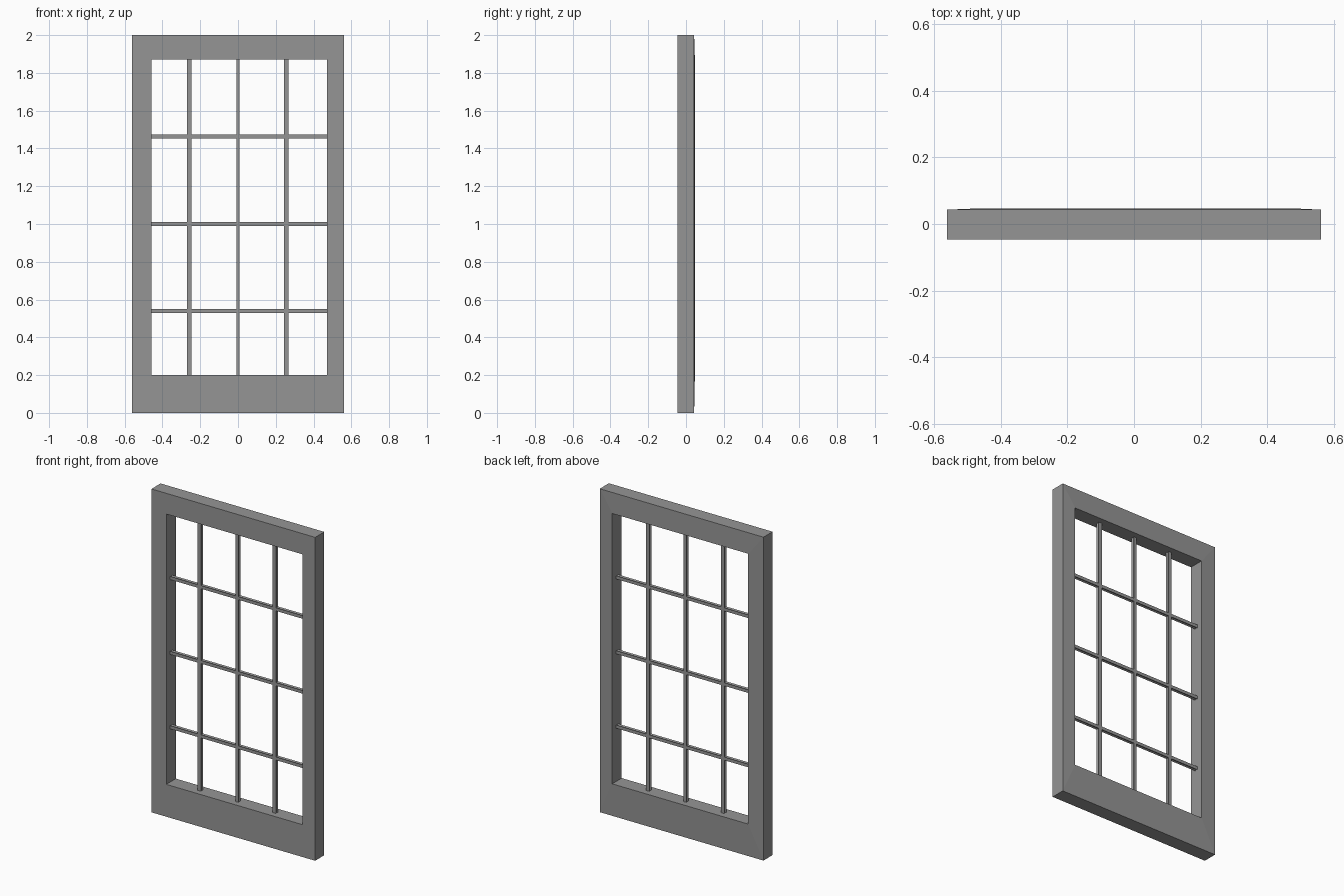
import bpy
import bmesh

if "Cube" in bpy.data.objects:
    bpy.data.objects.remove(bpy.data.objects["Cube"])

# Dark grey paint shared by all parts
paint = bpy.data.materials.new("dark_grey_paint")
paint.diffuse_color = (0.3, 0.3, 0.3, 1.0)
paint.use_nodes = True
paint.node_tree.nodes["Principled BSDF"].inputs["Base Color"].default_value = paint.diffuse_color


def finish(name, bm):
    bmesh.ops.recalc_face_normals(bm, faces=bm.faces[:])
    me = bpy.data.meshes.new(name)
    bm.to_mesh(me)
    bm.free()
    me.materials.append(paint)
    ob = bpy.data.objects.new(name, me)
    bpy.context.collection.objects.link(ob)
    return ob


def bridge(bm, a, b):
    n = len(a)
    for i in range(n):
        j = (i + 1) % n
        bm.faces.new((a[i], a[j], b[j], b[i]))


# Extents of the frame and its opening: x0, x1, z0, z1
OUTER = (-0.56, 0.56, 0.0, 2.0)
INNER = (-0.458, 0.472, 0.2, 1.872)


# Frame: rectangular rings bridged into a loop, back sloping up to the opening
def window_frame():
    bm = bmesh.new()
    rings = []
    for (x0, x1, z0, z1), y in ((OUTER, -0.046), (OUTER, 0.043),
                                (INNER, 0.047), (INNER, -0.046)):
        rings.append([bm.verts.new((x, y, z)) for x, z in
                      ((x0, z0), (x1, z0), (x1, z1), (x0, z1))])
    for i in range(4):
        bridge(bm, rings[i], rings[(i + 1) % 4])
    finish("window_frame", bm)


# Glazing bar: waisted section swept between the sides of the opening
def glazing_bar(name, centre, width, vertical):
    h, w, d = width / 2, width / 4, 0.01
    section = ((-h, -d), (h, -d), (w, 0), (h, d), (-h, d), (-w, 0))
    ends = INNER[2:] if vertical else INNER[:2]
    bm = bmesh.new()
    rings = []
    for e in ends:
        rings.append([bm.verts.new((centre + u, y, e) if vertical
                                   else (e, y, centre + u))
                      for u, y in section])
    bridge(bm, *rings)
    for r in rings:
        bm.faces.new(r)
    finish(name, bm)


window_frame()
for i, (x, width) in enumerate(((-0.257, 0.024), (0.0, 0.018), (0.256, 0.024))):
    glazing_bar(f"vertical_bar_{i + 1}", x, width, True)
for i, z in enumerate((0.54, 1.0, 1.463)):
    glazing_bar(f"horizontal_bar_{i + 1}", z, 0.02, False)
